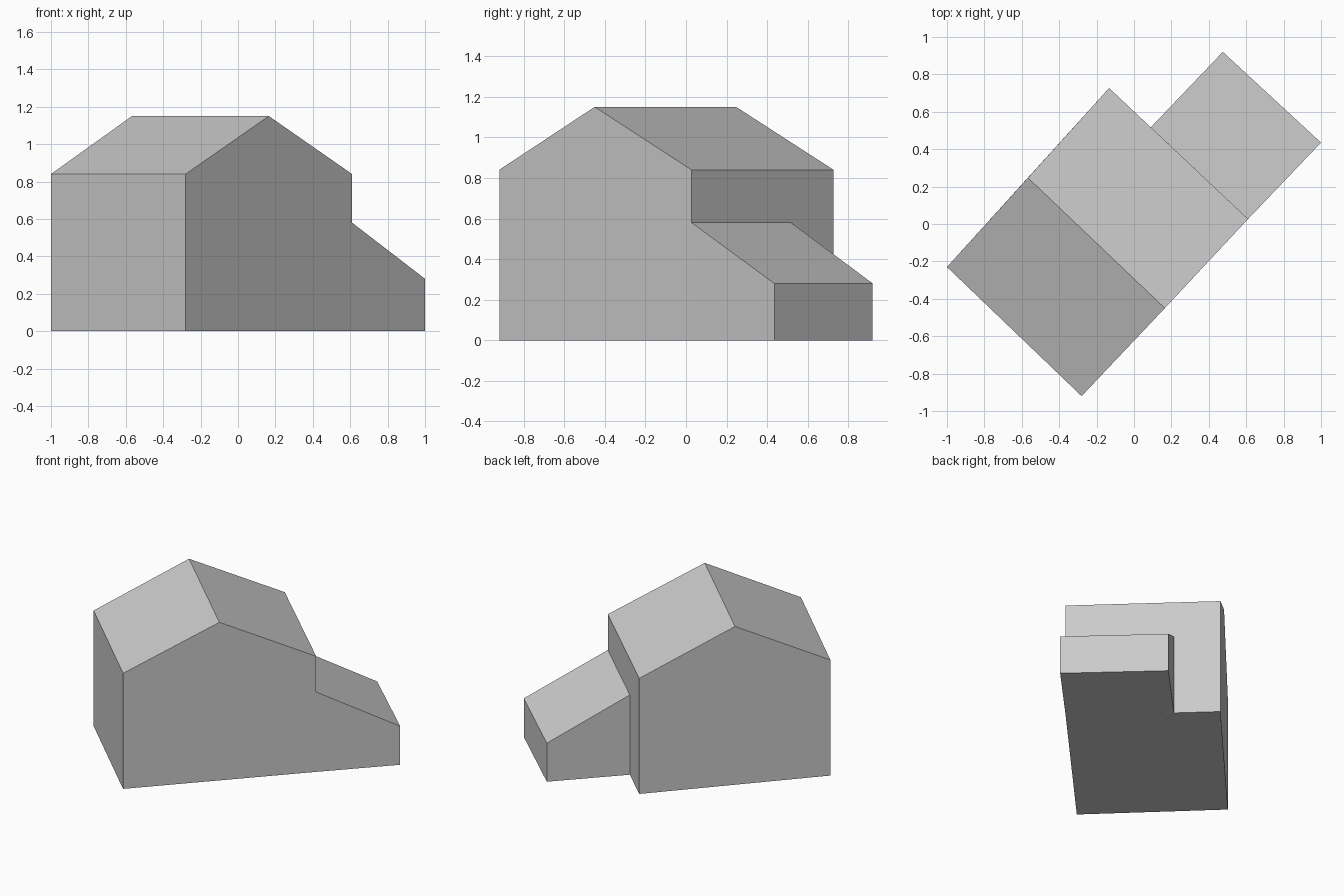
import bpy
import bmesh

cube = bpy.data.objects.get("Cube")
if cube:
    bpy.data.objects.remove(cube, do_unlink=True)

grey = bpy.data.materials.new("plain grey")
grey.use_nodes = True
colour = (0.6, 0.6, 0.6, 1)
grey.diffuse_color = colour
grey.node_tree.nodes["Principled BSDF"].inputs["Base Color"].default_value = colour


def building_block(name, near_plan, far_plan, heights):
    """Solid between two parallel side walls that share one roof outline."""
    bm = bmesh.new()
    sides = []
    for plan in (near_plan, far_plan):
        ends = [(*plan[0], 0), (*plan[-1], 0)]
        roof = [(x, y, z) for (x, y), z in zip(plan, heights)]
        outline = [ends[0], *roof, ends[1]]
        sides.append([bm.verts.new(p) for p in outline])
    near, far = sides
    bm.faces.new(near)
    bm.faces.new(far[::-1])
    for i in range(len(near)):
        j = (i + 1) % len(near)
        bm.faces.new((near[j], near[i], far[i], far[j]))
    bmesh.ops.recalc_face_normals(bm, faces=bm.faces[:])
    mesh = bpy.data.meshes.new(name)
    bm.to_mesh(mesh)
    bm.free()
    mesh.materials.append(grey)
    obj = bpy.data.objects.new(name, mesh)
    bpy.context.collection.objects.link(obj)
    return obj


eave, ridge = 0.84, 1.15
lean_high, lean_low = 0.58, 0.28

# Main house with a gabled roof
building_block("main_house",
               [(-0.28, -0.92), (0.165, -0.45), (0.61, 0.027)],
               [(-1.0, -0.23), (-0.567, 0.247), (-0.133, 0.727)],
               [eave, ridge, eave])

# Lower extension with a single sloping roof
building_block("lean_to_extension",
               [(0.61, 0.027), (1.0, 0.435)],
               [(0.09, 0.517), (0.475, 0.92)],
               [lean_high, lean_low])
